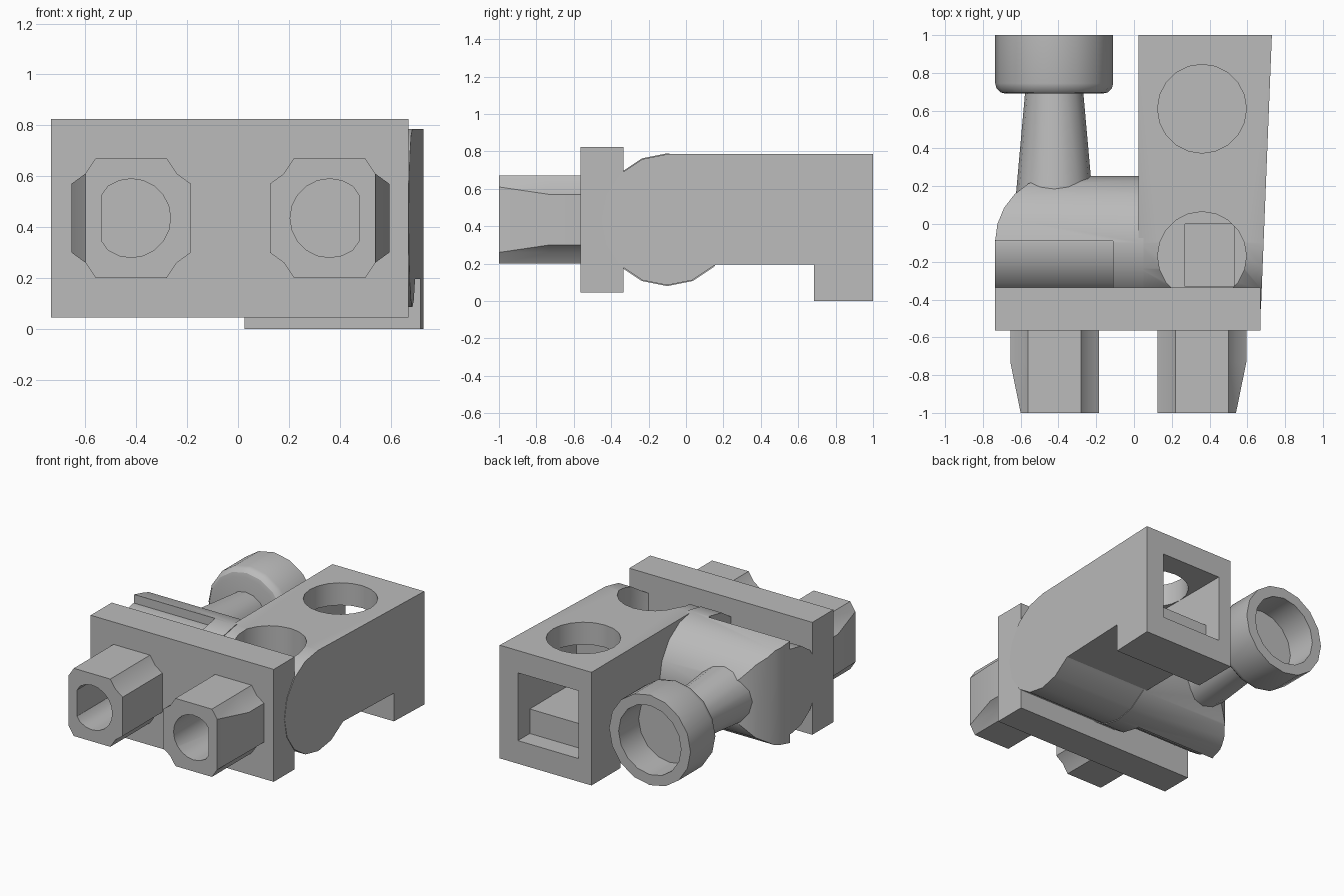
import bpy
import bmesh
from math import cos, sin, pi, radians

if "Cube" in bpy.data.objects:
    bpy.data.objects.remove(bpy.data.objects["Cube"])

grey = bpy.data.materials.new("plain_grey")
grey.use_nodes = True
colour = (0.5, 0.5, 0.5, 1)
grey.diffuse_color = colour
grey.node_tree.nodes["Principled BSDF"].inputs["Base Color"].default_value = colour


def loft(name, rings):
    """Skin a list of equal-length rings and cap both ends."""
    bm = bmesh.new()
    loops = [[bm.verts.new(p) for p in ring] for ring in rings]
    for a, b in zip(loops, loops[1:]):
        for i in range(len(a)):
            j = (i + 1) % len(a)
            bm.faces.new((a[i], a[j], b[j], b[i]))
    bm.faces.new(loops[0])
    bm.faces.new(loops[-1])
    bmesh.ops.remove_doubles(bm, verts=bm.verts, dist=0.0005)
    bmesh.ops.recalc_face_normals(bm, faces=bm.faces)
    mesh = bpy.data.meshes.new(name)
    bm.to_mesh(mesh)
    bm.free()
    mesh.materials.append(grey)
    obj = bpy.data.objects.new(name, mesh)
    bpy.context.collection.objects.link(obj)
    return obj


def place(outline, w, axis):
    order = {"x": lambda u, v: (w, u, v), "y": lambda u, v: (u, w, v), "z": lambda u, v: (u, v, w)}
    return [order[axis](u, v) for u, v in outline]


def prism(name, outline, lo, hi, axis):
    return loft(name, [place(outline, lo, axis), place(outline, hi, axis)])


def circle(cu, cv, r, n=16):
    return [(cu + r * cos(2 * pi * i / n), cv + r * sin(2 * pi * i / n)) for i in range(n)]


def rect(u0, u1, v0, v1):
    return [(u0, v0), (u1, v0), (u1, v1), (u0, v1)]


def boolean(obj, cutter, operation="DIFFERENCE"):
    mod = obj.modifiers.new("cut", "BOOLEAN")
    mod.operation, mod.solver, mod.object = operation, "EXACT", cutter
    bpy.context.view_layer.objects.active = obj
    bpy.ops.object.modifier_apply(modifier=mod.name)
    bpy.data.objects.remove(cutter)


MID_Z = 0.435      # shared axis height
HINGE_Y = -0.1     # centre of the rounded hinge
parts = []

# Front plate
plate = prism("front_plate", rect(-0.735, 0.67, 0.045, 0.825), -0.565, -0.335, "y")
parts.append(plate)

# Two hollow pegs, mirrored, tapered on their outer sides
for side, label in ((-1, "right"), (1, "left")):
    cx = -0.03 + side * 0.39

    def peg_ring(y, outer, flat):
        quarter = [(0.14, 0.235), (0.18, 0.175)]
        out = quarter + [(outer, flat)]
        inn = [(-u, v) for u, v in quarter + [(0.235, 0.135)]]
        top = inn[::-1] + out
        top = sorted(inn, key=lambda p: p[0]) + out
        full = top + [(u, -v) for u, v in reversed(top)]
        return place([(cx + side * u, MID_Z + v) for u, v in full], y, "y")

    peg = loft(label + "_peg", [peg_ring(-0.55, 0.235, 0.135), peg_ring(-0.73, 0.235, 0.135),
                                peg_ring(-1, 0.18, 0.175)])
    bore = [(cx + side * min(u, 0.115), MID_Z + v) for u, v in circle(0, 0, 0.155, 20)]
    boolean(peg, prism("bore", bore, -1.1, -0.58, "y"))
    parts.append(peg)

# Long arm with a rounded front end and a foot at the back
round_end = [(HINGE_Y + 0.35 * cos(radians(a)), MID_Z + 0.35 * sin(radians(a)))
             for a in [90 + 22.5 * k for k in range(11)]]
profile = round_end + [(0.16, 0.195), (0.685, 0.195), (0.685, 0), (1, 0), (1, 0.785)]
arm = loft("long_arm", [place(profile, 0.025, "x"),
                        [(0.69 + 0.04 * y, y, z) for y, z in profile]])

# Round openings, rear tunnel and inner slot in the arm
for y in (0.61, -0.17):
    boolean(arm, prism("round_cut", circle(0.36, y, 0.235, 20), 0.33, 0.9, "z"))
boolean(arm, prism("tunnel_cut", rect(0.125, 0.59, 0.33, 0.63), 0.36, 1.1, "y"))
boolean(arm, prism("tunnel_mouth_cut", rect(0.125, 0.59, 0.16, 0.63), 0.87, 1.1, "y"))
boolean(arm, prism("slot_cut", rect(0.27, 0.53, -0.33, 0), 0.22, 0.5, "z"))
parts.append(arm)

# Hinge barrel with a rounded outer corner
barrel = prism("hinge_barrel", circle(HINGE_Y, MID_Z, 0.355), -0.735, 0.05, "x")
corner = [(-0.385 + 0.35 * cos(radians(a)), -0.09 + 0.35 * sin(radians(a)))
          for a in [90 + 15 * k for k in range(7)]]
footprint = [(0.1, -0.42), (0.1, 0.4), (-0.385, 0.4)] + corner + [(-0.11, -0.09), (-0.11, -0.42)]
boolean(barrel, prism("footprint", footprint, 0, 1, "z"), "INTERSECT")
parts.append(barrel)

# Thinner barrel front between the barrel and the plate
core = prism("barrel_front", circle(HINGE_Y, MID_Z, 0.295), -0.735, -0.1, "x")
boolean(core, prism("half", rect(-0.8, 0, -0.45, -0.085), 0, 1, "z"), "INTERSECT")
parts.append(core)


# Turned stem and cup behind the barrel
def turned(name, steps):
    return loft(name, [place(circle(-0.4225, MID_Z, r), y, "y") for y, r in steps])


parts.append(turned("stem", [(0.05, 0.212), (0.72, 0.152)]))
cup = [(0.69, 0.255), (0.697, 0.285), (0.717, 0.305), (0.745, 0.3125),
       (1, 0.3125), (1, 0.24), (0.78, 0.24)]
parts.append(turned("rear_cup", cup))

# Smooth the round surfaces, keep the hard edges
bpy.ops.object.select_all(action="DESELECT")
for obj in parts:
    obj.select_set(True)
bpy.context.view_layer.objects.active = parts[0]
bpy.ops.object.shade_smooth_by_angle(angle=radians(30))
